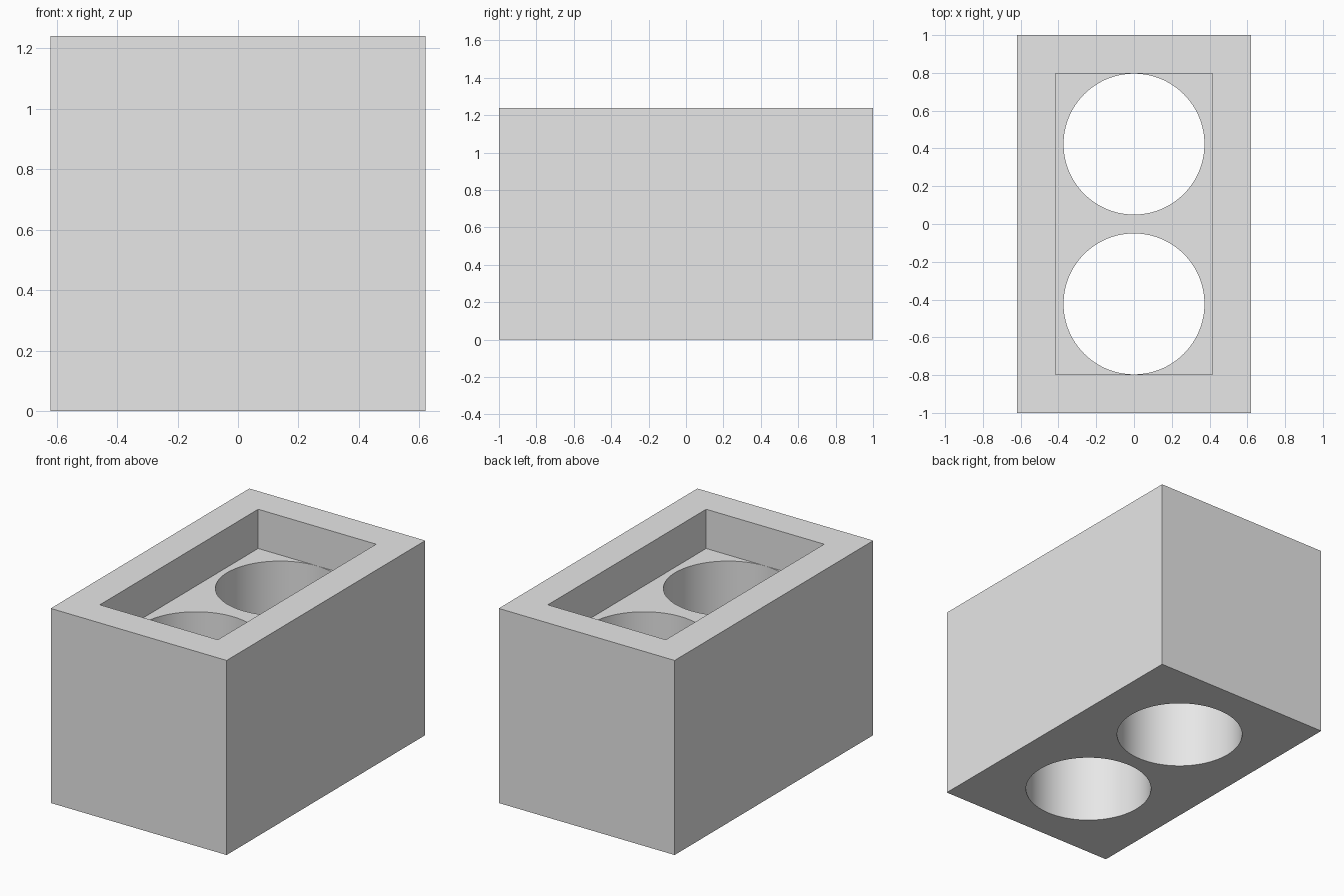
import bpy

if "Cube" in bpy.data.objects:
    bpy.data.objects.remove(bpy.data.objects["Cube"])

HEIGHT = 1.24
FLOOR = 0.99  # floor level of the top recess

grey = bpy.data.materials.new("light grey")
grey.diffuse_color = (0.8, 0.8, 0.8, 1)
grey.use_nodes = True
grey.node_tree.nodes["Principled BSDF"].inputs["Base Color"].default_value = grey.diffuse_color


def box(name, size, z):
    bpy.ops.mesh.primitive_cube_add(size=1, location=(0, 0, z))
    obj = bpy.context.object
    obj.name = name
    obj.scale = size
    bpy.ops.object.transform_apply(location=True, rotation=False, scale=True)
    return obj


# Solid block
block = box("block", (1.24, 2, HEIGHT), HEIGHT / 2)
block.data.materials.append(grey)

# Rectangular recess in the top
cutters = [box("recess_cutter", (0.832, 1.594, 0.5), FLOOR + 0.25)]

# Two round holes through the floor of the recess
for side, name in ((-1, "front_hole_cutter"), (1, "back_hole_cutter")):
    bpy.ops.mesh.primitive_cylinder_add(
        vertices=128, radius=0.373, depth=FLOOR + 0.3,
        location=(0, side * 0.423, (FLOOR + 0.1) / 2))
    bpy.context.object.name = name
    cutters.append(bpy.context.object)

# Cut the recess and holes, then remove the cutters
bpy.context.view_layer.objects.active = block
for cutter in cutters:
    cut = block.modifiers.new(cutter.name, 'BOOLEAN')
    cut.operation = 'DIFFERENCE'
    cut.solver = 'EXACT'
    cut.object = cutter
    bpy.ops.object.modifier_apply(modifier=cut.name)
for cutter in cutters:
    bpy.data.objects.remove(cutter, do_unlink=True)

# Smooth hole walls with crisp edges
bpy.ops.object.select_all(action='DESELECT')
block.select_set(True)
bpy.ops.object.shade_smooth_by_angle()
